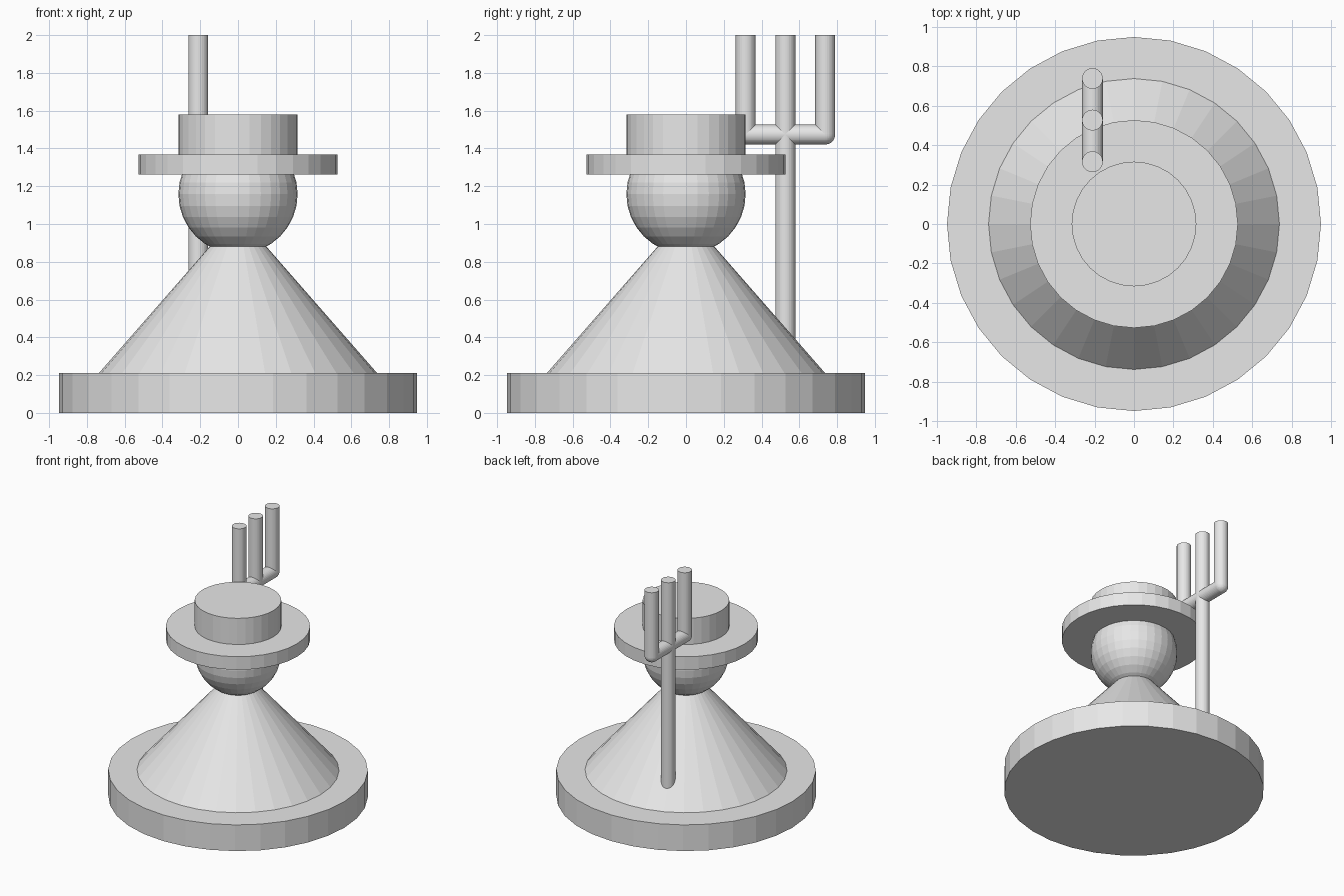
import bpy
import math

if "Cube" in bpy.data.objects:
    bpy.data.objects.remove(bpy.data.objects["Cube"])

U = 2 / 19  # design unit: the model is 19 units tall

grey = bpy.data.materials.new("light_grey")
grey.diffuse_color = (0.8, 0.8, 0.8, 1)
grey.use_nodes = True
grey.node_tree.nodes["Principled BSDF"].inputs["Base Color"].default_value = grey.diffuse_color


def finish(name):
    ob = bpy.context.object
    ob.name = ob.data.name = name
    ob.data.materials.append(grey)
    return ob


def disc(name, r, z0, z1, x=0, y=0):
    """Upright cylinder between two heights."""
    bpy.ops.mesh.primitive_cylinder_add(
        vertices=32, radius=r * U, depth=(z1 - z0) * U,
        location=(x * U, y * U, (z0 + z1) / 2 * U))
    return finish(name)


def ball(name, r, x, y, z):
    bpy.ops.mesh.primitive_uv_sphere_add(
        segments=32, ring_count=16, radius=r * U, location=(x * U, y * U, z * U))
    return finish(name)


# Round base
disc("base", 9, 0, 2)

# Conical body, its tip hidden inside the head
bpy.ops.mesh.primitive_cone_add(vertices=32, radius1=7 * U, radius2=0,
                                depth=8 * U, location=(0, 0, 6 * U))
finish("body")

# Head and hat
ball("head", 3, 0, 0, 11)
disc("hat_brim", 5, 12, 13)
disc("hat_crown", 3, 13, 15)

# Three-pronged fork behind the body
FX, FY, FZ, FR = -2, 5, 14, 0.5
disc("fork_shaft", FR, 2, 19, FX, FY)
bpy.ops.mesh.primitive_cylinder_add(
    vertices=32, radius=FR * U, depth=4 * U,
    location=(FX * U, FY * U, FZ * U), rotation=(math.pi / 2, 0, 0))
finish("fork_crossbar")
for side, label in ((-1, "front"), (1, "back")):
    disc(f"fork_{label}_prong", FR, FZ, 19, FX, FY + 2 * side)
    ball(f"fork_{label}_elbow", FR, FX, FY + 2 * side, FZ)
